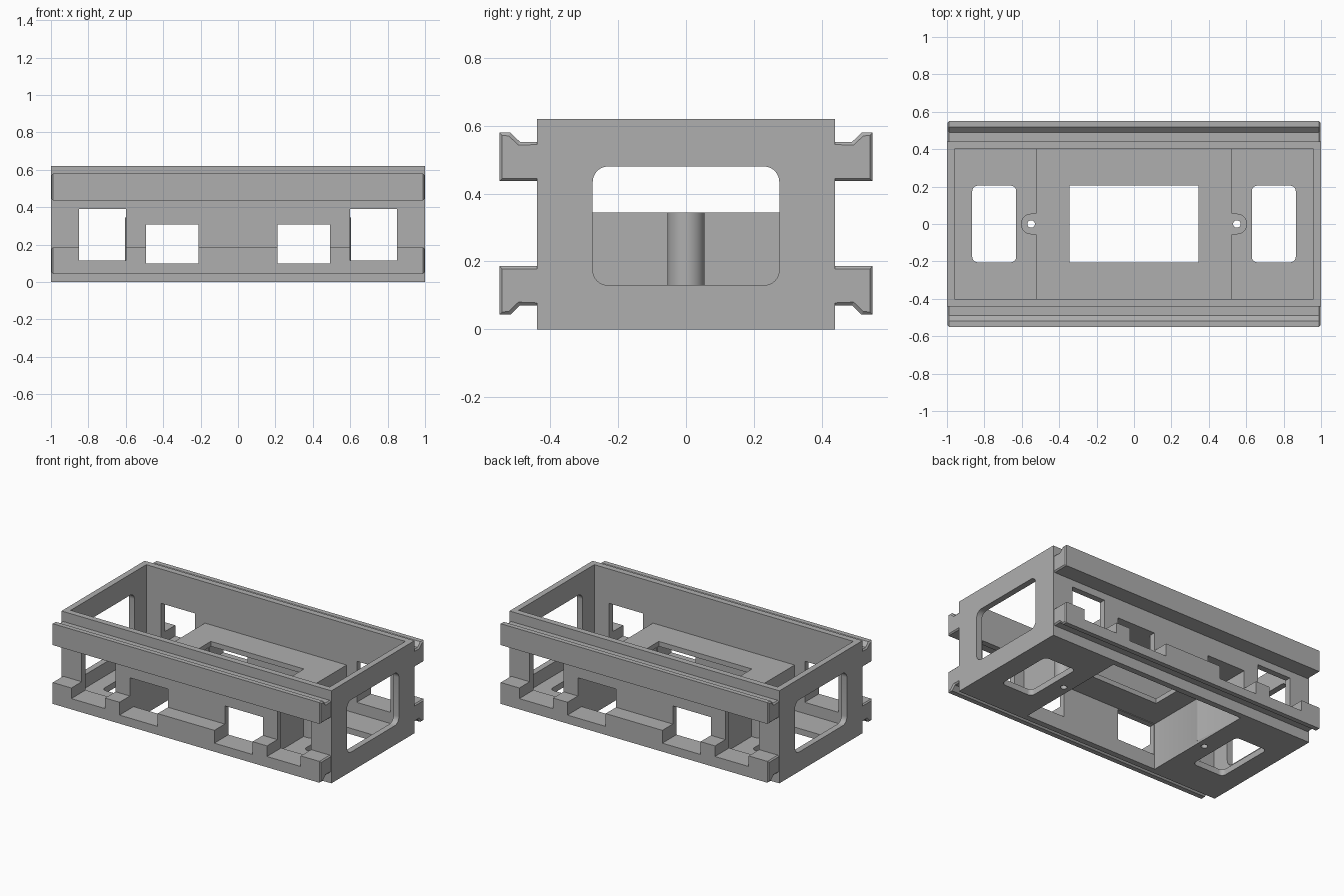
import bpy, bmesh
from mathutils import Vector

old = bpy.data.objects.get("Cube")
if old:
    bpy.data.objects.remove(old, do_unlink=True)

grey = bpy.data.materials.new("plain_grey")
grey.use_nodes = True
colour = (0.43, 0.43, 0.43, 1)
grey.diffuse_color = colour
grey.node_tree.nodes["Principled BSDF"].inputs["Base Color"].default_value = colour


def finish(bm, name):
    bmesh.ops.recalc_face_normals(bm, faces=bm.faces)
    mesh = bpy.data.meshes.new(name)
    bm.to_mesh(mesh)
    bm.free()
    mesh.materials.append(grey)
    ob = bpy.data.objects.new(name, mesh)
    bpy.context.collection.objects.link(ob)
    return ob


def box(name, x, y, z, axis=None, radius=0):
    """Box from ranges; edges along the given axis can be rounded."""
    bm = bmesh.new()
    bmesh.ops.create_cube(bm, size=1)
    for v in bm.verts:
        v.co = [lo + (hi - lo) * (c + 0.5) for c, (lo, hi) in zip(v.co, (x, y, z))]
    if axis is not None:
        edges = [e for e in bm.edges
                 if abs(e.verts[0].co[axis] - e.verts[1].co[axis]) > 1e-5]
        bmesh.ops.bevel(bm, geom=edges, offset=radius, segments=8, profile=0.5,
                        affect='EDGES')
    return finish(bm, name)


def cylinder(name, x, radius, z0, z1):
    bm = bmesh.new()
    bmesh.ops.create_cone(bm, cap_ends=True, segments=48, radius1=radius,
                          radius2=radius, depth=z1 - z0)
    bmesh.ops.translate(bm, verts=bm.verts, vec=(x, 0, (z0 + z1) / 2))
    return finish(bm, name)


def combine(target, tool, operation='DIFFERENCE', keep=False):
    tool.hide_render = True
    mod = target.modifiers.new("combine", 'BOOLEAN')
    mod.object, mod.operation, mod.solver = tool, operation, 'EXACT'
    bpy.context.view_layer.update()
    bpy.context.view_layer.objects.active = target
    bpy.ops.object.modifier_apply(modifier=mod.name)
    if not keep:
        bpy.data.objects.remove(tool, do_unlink=True)


def span(side, a, b):
    return tuple(sorted((side * a, side * b)))


# Open housing with a raised centre deck that is hollow underneath
body = box("housing", (-1, 1), (-.44, .44), (0, .62))
combine(body, box("cutter", (-.96, .96), (-.4, .4), (.345, 1)))
combine(body, box("cutter", (-.497, .497), (-.4, .4), (-1, .312)))
combine(body, box("cutter", (-.345, .345), (-.205, .205), (.2, .5)))

for side in (-1, 1):
    # Side bays, screw bosses, floor openings and end windows
    combine(body, box("cutter", span(side, .525, .96), (-.4, .4), (.04, .5)))
    combine(body, box("boss_web", span(side, .51, .55), (-.055, .055), (.02, .345)), 'UNION')
    combine(body, cylinder("boss", side * .55, .055, .02, .345), 'UNION')
    combine(body, cylinder("cutter", side * .55, .02, -.1, .5))
    combine(body, box("cutter", span(side, .63, .865), (-.205, .205), (-.1, .1), 2, .03))
    combine(body, box("cutter", span(side, .9, 1.1), (-.275, .275), (.13, .48), 0, .045))


def rail(name, side, lower):
    """Lipped rail with chamfered ends."""
    profile = [(.425, .437), (.55, .437), (.55, .58), (.518, .58), (.49, .553), (.425, .553)]
    length = .988
    bm = bmesh.new()
    verts = [bm.verts.new((-length, side * y, .623 - z if lower else z)) for y, z in profile]
    start = bm.faces.new(verts)
    out = bmesh.ops.extrude_face_region(bm, geom=[start], use_keep_orig=True)
    bmesh.ops.translate(bm, vec=(2 * length, 0, 0),
                        verts=[v for v in out["geom"] if isinstance(v, bmesh.types.BMVert)])
    bmesh.ops.recalc_face_normals(bm, faces=bm.faces)
    caps = [f for f in bm.faces if abs(f.normal.x) > .9]
    bmesh.ops.inset_region(bm, faces=caps, thickness=.011, depth=0)
    for cap in caps:
        direction = 1 if cap.calc_center_median().x > 0 else -1
        bmesh.ops.translate(bm, verts=cap.verts, vec=Vector((direction * .008, 0, 0)))
    return finish(bm, name)


# Rails on both long sides, with the wall windows notching the lower ones
for side, word in ((-1, "front"), (1, "back")):
    rail(word + "_upper_rail", side, False)
    lower = rail(word + "_lower_rail", side, True)
    for end in (-1, 1):
        for x0, x1, z0, z1 in ((.6, .85, .115, .39), (.21, .493, .1, .308)):
            cutter = box("cutter", span(end, x0, x1), span(side, .39, .7), (z0, z1))
            combine(lower, cutter, keep=True)
            combine(body, cutter)

# Smooth only the rounded corners and bosses
bpy.ops.object.select_all(action='DESELECT')
body.select_set(True)
bpy.context.view_layer.objects.active = body
bpy.ops.object.shade_smooth_by_angle(angle=.5)
